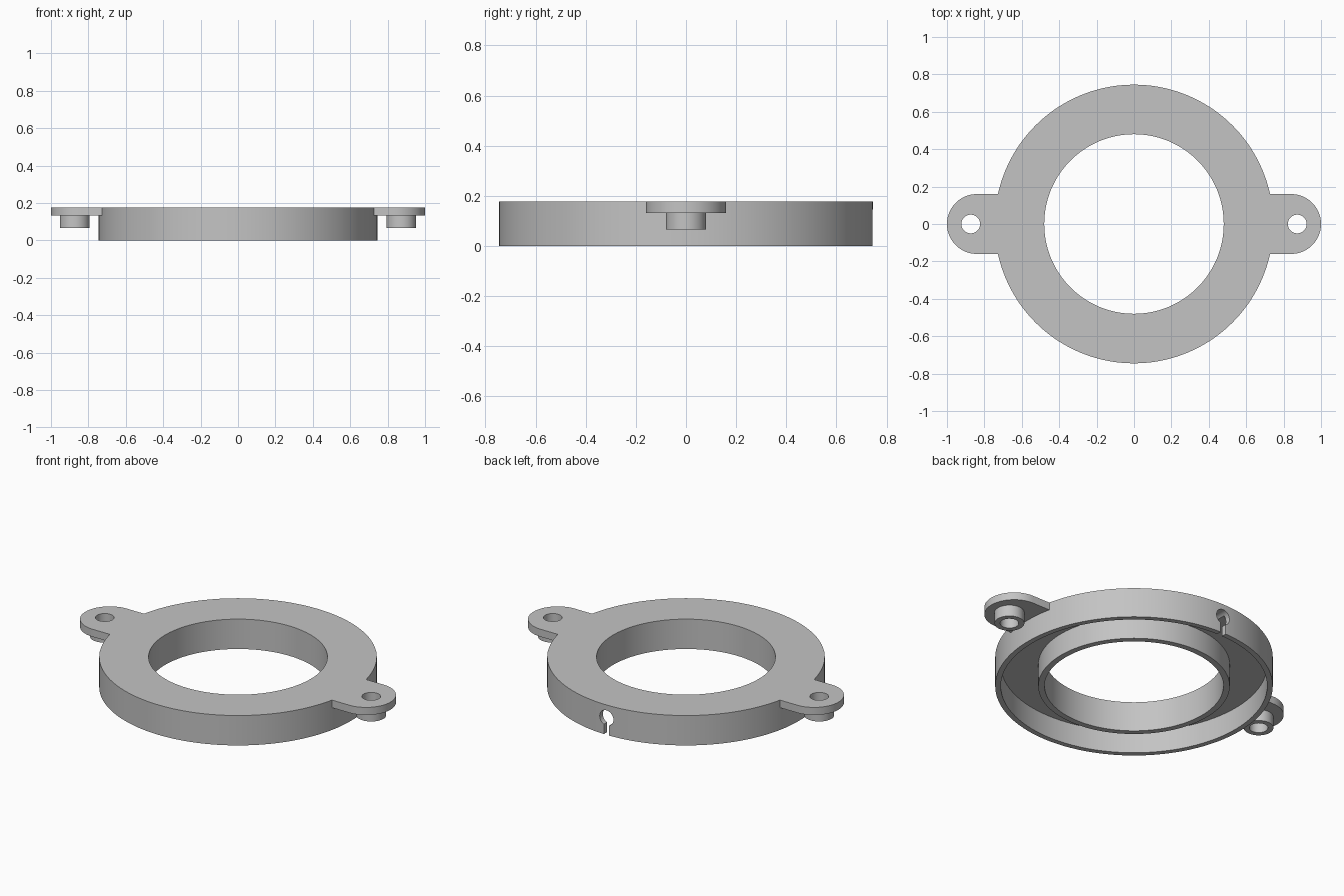
import bpy, bmesh
from math import sin, cos, pi, asin

R_OUT, R_IN, HEIGHT, PLATE_Z = 0.745, 0.48, 0.177, 0.132
OUTER_WALL, INNER_WALL = 0.03, 0.034
EAR_HALF, EAR_END, HOLE_X, HOLE_R = 0.16, 0.84, 0.873, 0.05

cube = bpy.data.objects.get("Cube")
if cube:
    bpy.data.objects.remove(cube, do_unlink=True)

grey = bpy.data.materials.new("plain grey")
grey.use_nodes = True
colour = (0.55, 0.55, 0.55, 1)
grey.diffuse_color = colour
grey.node_tree.nodes["Principled BSDF"].inputs["Base Color"].default_value = colour


def finish(name, bm):
    bmesh.ops.recalc_face_normals(bm, faces=bm.faces)
    mesh = bpy.data.meshes.new(name)
    bm.to_mesh(mesh)
    bm.free()
    mesh.materials.append(grey)
    obj = bpy.data.objects.new(name, mesh)
    bpy.context.collection.objects.link(obj)
    return obj


def lathe(name, profile, steps, x=0):
    """Closed (radius, z) profile turned about a vertical axis at x."""
    bm = bmesh.new()
    rings = []
    for i in range(steps):
        a = 2 * pi * i / steps
        rings.append([bm.verts.new((x + r * cos(a), r * sin(a), z)) for r, z in profile])
    n = len(profile)
    for i in range(steps):
        a, b = rings[i], rings[(i + 1) % steps]
        for j in range(n):
            k = (j + 1) % n
            bm.faces.new((a[j], b[j], b[k], a[k]))
    return finish(name, bm)


def prism(name, outline, offset):
    """Flat outline pushed along an offset vector."""
    bm = bmesh.new()
    face = bm.faces.new([bm.verts.new(p) for p in outline])
    out = bmesh.ops.extrude_face_region(bm, geom=[face], use_keep_orig=True)
    verts = [v for v in out["geom"] if isinstance(v, bmesh.types.BMVert)]
    bmesh.ops.translate(bm, verts=verts, vec=offset)
    return finish(name, bm)


def select(obj):
    bpy.ops.object.select_all(action='DESELECT')
    obj.select_set(True)
    bpy.context.view_layer.objects.active = obj


def cut(obj, cutter):
    mod = obj.modifiers.new("cut", 'BOOLEAN')
    mod.operation = 'DIFFERENCE'
    mod.solver = 'EXACT'
    mod.object = cutter
    select(obj)
    bpy.ops.object.modifier_apply(modifier=mod.name)
    bpy.data.objects.remove(cutter, do_unlink=True)


def arc(cx, cy, r, start, end, steps):
    angles = [start + (end - start) * i / steps for i in range(steps + 1)]
    return [(cx + r * cos(a), cy + r * sin(a)) for a in angles]


# Hollow ring, open underneath
r1, r2 = R_IN + INNER_WALL, R_OUT - OUTER_WALL
ring = lathe("ring_housing", [
    (R_IN, 0), (r1, 0), (r1, PLATE_Z), (r2, PLATE_Z),
    (r2, 0), (R_OUT, 0), (R_OUT, HEIGHT), (R_IN, HEIGHT)], 144)

# Keyhole cable slot in the back wall
slot, hole_r, hole_z = 0.017, 0.045, 0.1
a = asin(slot / hole_r)
keyhole = [(-slot, -0.05), (slot, -0.05)]
keyhole += arc(0, hole_z, hole_r, -pi / 2 + a, 3 * pi / 2 - a, 40)
cut(ring, prism("slot_cutter", [(x, 0.65, z) for x, z in keyhole], (0, 0.2, 0)))

parts = [ring]
for side, turn in (("left", 0), ("right", pi)):
    # Mounting ear: rounded tab that meets the ring along its rim
    a = asin(EAR_HALF / R_OUT)
    outline = arc(0, 0, R_OUT - 0.001, a, -a, 12)
    outline += arc(EAR_END, 0, EAR_HALF, -pi / 2, pi / 2, 40)
    ear = prism(side + "_ear", [(x, y, PLATE_Z) for x, y in outline],
                (0, 0, HEIGHT - PLATE_Z))
    drill = [(x, y, 0) for x, y in arc(HOLE_X, 0, HOLE_R, 0, 2 * pi, 48)[:-1]]
    cut(ear, prism("drill", drill, (0, 0, 0.3)))
    # Tubular boss below the ear
    boss = lathe(side + "_boss", [
        (HOLE_R, 0.065), (0.08, 0.065), (0.08, PLATE_Z), (HOLE_R, PLATE_Z)], 48, HOLE_X)
    for part in (ear, boss):
        part.rotation_euler.z = turn
        parts.append(part)

for part in parts:
    select(part)
    bpy.ops.object.shade_smooth_by_angle(angle=pi / 6)
